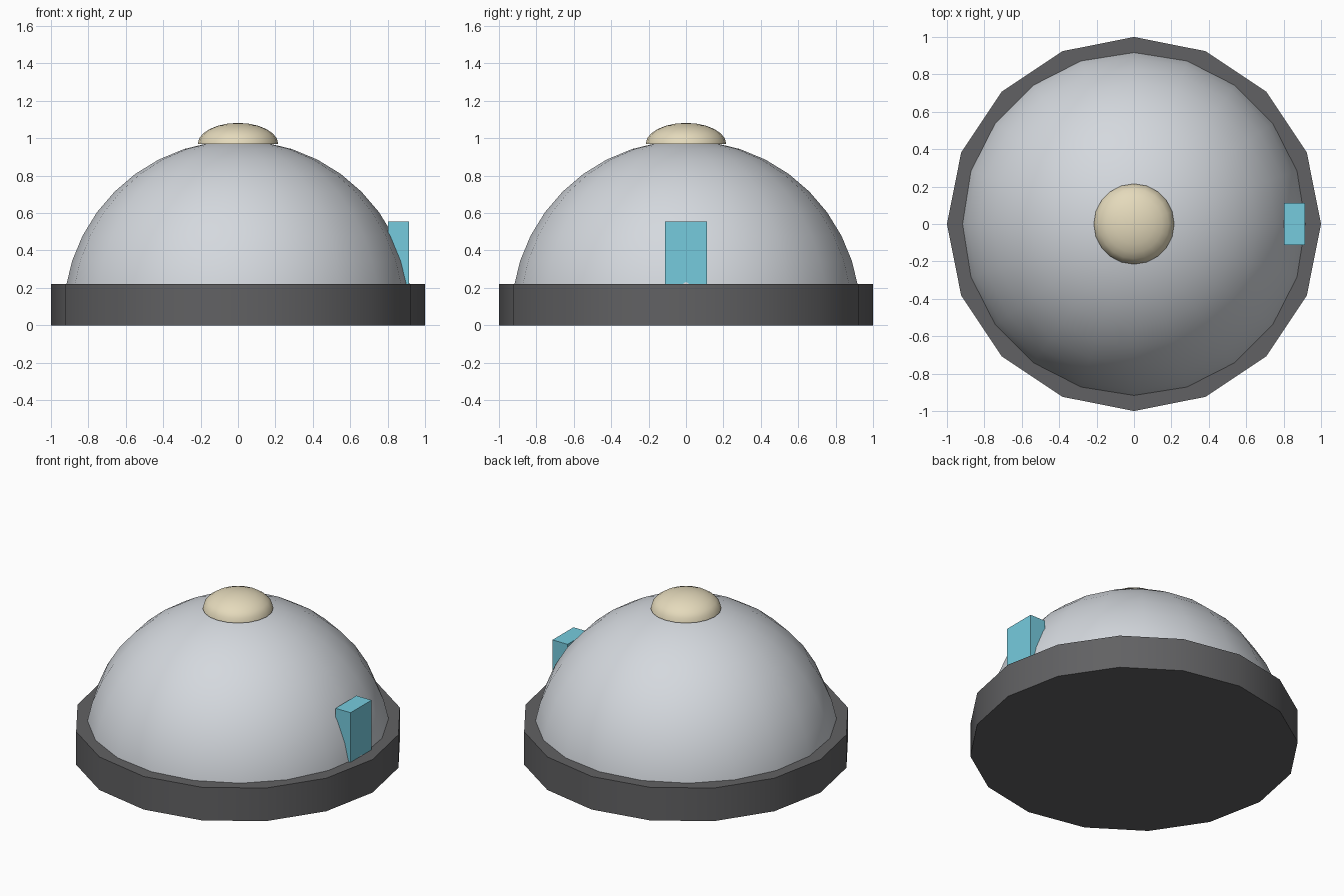
import bpy, bmesh
from math import sin, cos, pi, radians

if "Cube" in bpy.data.objects:
    bpy.data.objects.remove(bpy.data.objects["Cube"])


def paint(obj, color):
    mat = bpy.data.materials.new(obj.name + "_colour")
    mat.diffuse_color = (*color, 1)
    mat.use_nodes = True
    mat.node_tree.nodes["Principled BSDF"].inputs["Base Color"].default_value = mat.diffuse_color
    obj.data.materials.append(mat)


def smooth(obj, angle):
    bpy.ops.object.select_all(action='DESELECT')
    obj.select_set(True)
    bpy.context.view_layer.objects.active = obj
    bpy.ops.object.shade_smooth_by_angle(angle=radians(angle))


def half_ball(name, radius, height, z, segments, rings):
    """Closed half ellipsoid standing on its flat face."""
    bm = bmesh.new()
    loops = []
    for i in range(rings):
        e = i / rings * pi / 2
        loops.append([bm.verts.new((radius * cos(e) * cos(2 * pi * k / segments),
                                    radius * cos(e) * sin(2 * pi * k / segments),
                                    z + height * sin(e))) for k in range(segments)])
    top = bm.verts.new((0, 0, z + height))
    for k in range(segments):
        n = (k + 1) % segments
        for a, b in zip(loops, loops[1:]):
            bm.faces.new((a[k], a[n], b[n], b[k]))
        bm.faces.new((loops[-1][k], loops[-1][n], top))
    bm.faces.new(loops[0][::-1])
    mesh = bpy.data.meshes.new(name)
    bm.to_mesh(mesh)
    bm.free()
    obj = bpy.data.objects.new(name, mesh)
    bpy.context.collection.objects.link(obj)
    smooth(obj, 40)
    return obj


# Sixteen-sided base plate
bpy.ops.mesh.primitive_cylinder_add(vertices=16, radius=1, depth=0.222, location=(0, 0, 0.111))
base = bpy.context.object
base.name = "base_plate"
smooth(base, 30)
paint(base, (0.12, 0.12, 0.125))

# Main dome, sunk into the base
dome = half_ball("dome", 0.933, 0.933, 0.055, 20, 10)
paint(dome, (0.66, 0.69, 0.73))

# Small cap on top
cap = half_ball("top_cap", 0.215, 0.112, 0.97, 20, 6)
paint(cap, (0.78, 0.7, 0.5))

# Window block on the right side
bpy.ops.mesh.primitive_cube_add(size=1, location=(0.858, 0, 0.388))
block = bpy.context.object
block.name = "side_window"
block.scale = (0.112, 0.222, 0.334)
paint(block, (0.18, 0.6, 0.73))
